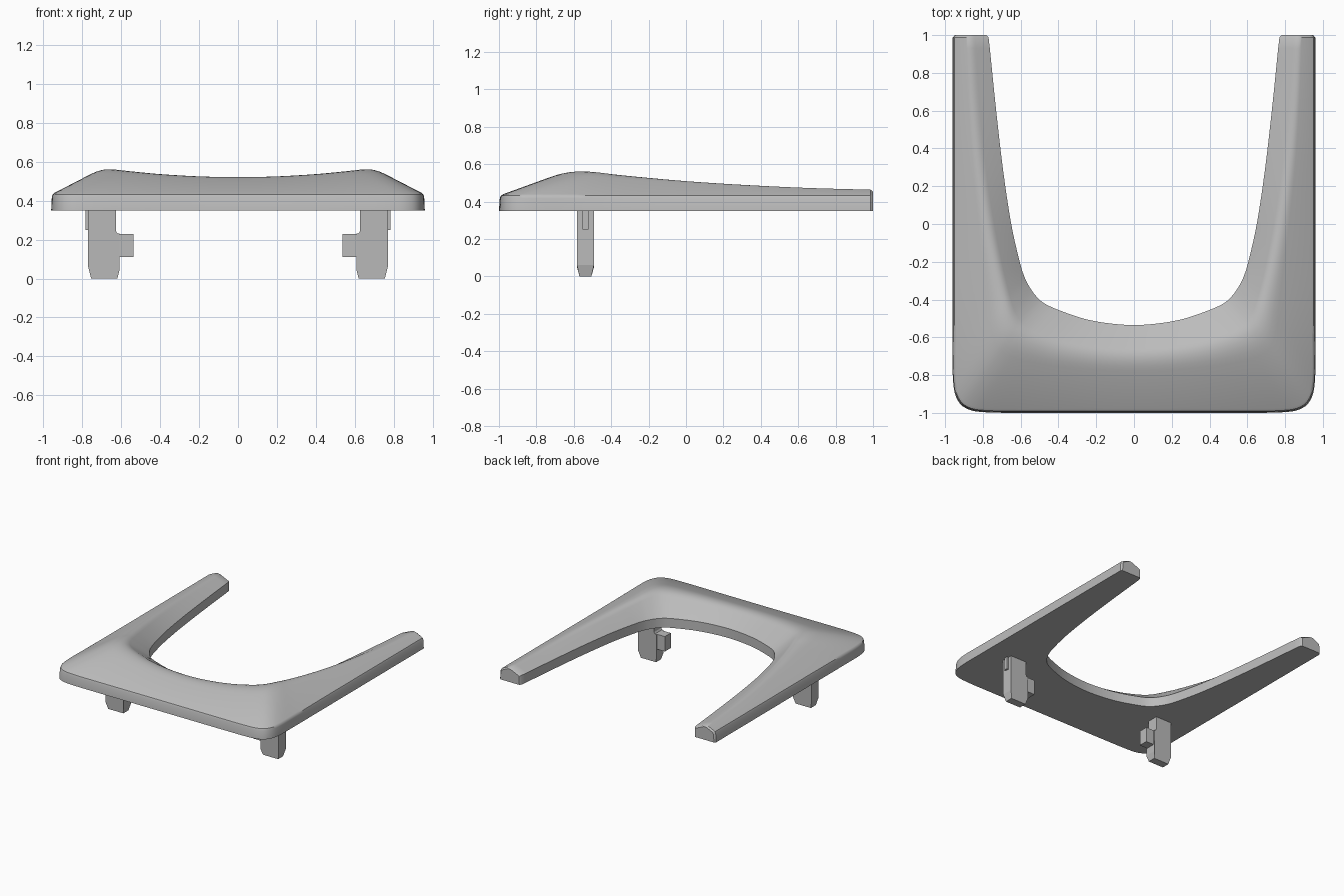
import bpy, bmesh
from mathutils import Vector

cube = bpy.data.objects.get("Cube")
if cube:
    bpy.data.objects.remove(cube)

grey = bpy.data.materials.new("plain grey")
grey.use_nodes = True
grey.diffuse_color = (0.5, 0.5, 0.5, 1)
grey.node_tree.nodes["Principled BSDF"].inputs["Base Color"].default_value = (0.5, 0.5, 0.5, 1)

BASE = 0.35      # underside of the frame
SHOULDER = 0.44  # top of the outer wall


def finish(name, bm, smooth_angle=None):
    """Turn a bmesh into a named grey object."""
    bmesh.ops.recalc_face_normals(bm, faces=bm.faces)
    mesh = bpy.data.meshes.new(name)
    bm.to_mesh(mesh)
    bm.free()
    mesh.materials.append(grey)
    obj = bpy.data.objects.new(name, mesh)
    bpy.context.collection.objects.link(obj)
    if smooth_angle:
        bpy.ops.object.select_all(action='DESELECT')
        obj.select_set(True)
        bpy.context.view_layer.objects.active = obj
        bpy.ops.object.shade_smooth_by_angle(angle=smooth_angle)
    return obj


def catmull(p0, p1, p2, p3, t):
    return [0.5 * (2 * b + (c - a) * t + (2 * a - 5 * b + 4 * c - d) * t * t
                   + (3 * b - a - 3 * c + d) * t ** 3)
            for a, b, c, d in zip(p0, p1, p2, p3)]


def smooth_stations(rows, steps):
    """Resample the stations, reflecting past the middle of the front."""
    mirror = [-1, 1, -1, 1, 1, -1, 1]
    before = [2 * a - b for a, b in zip(rows[0], rows[1])]
    after = [v * m for v, m in zip(rows[-2], mirror)]
    pts = [before] + rows + [after]
    out = [catmull(*pts[i:i + 4], s / steps)
           for i in range(len(rows) - 1) for s in range(steps)]
    return out + [rows[-1]]


def section(row):
    """Cross-section from outer bottom, over the rounded ridge, to inner bottom."""
    ix, iy, rx, ry, rz, ox, oy = row
    outer, inner = Vector((ox, oy, 0)), Vector((ix, iy, 0))
    apex = Vector((rx, ry, rz + (rz - SHOULDER) * 0.14))
    inward = (Vector((rx, ry, 0)) - outer).normalized()
    up = Vector((0, 0, 1))
    shoulder = outer + inward * 0.025 + up * SHOULDER
    lip = inner + up * 0.425
    a, b = shoulder.lerp(apex, 0.72), lip.lerp(apex, 0.72)
    crown = [a.lerp(apex, t / 6).lerp(apex.lerp(b, t / 6), t / 6) for t in range(7)]
    wall = [outer + up * BASE,
            outer + inward * 0.005 + up * (SHOULDER - 0.022),
            outer + inward * 0.011 + up * (SHOULDER - 0.008)]
    return wall + [shoulder] + crown + [lip, inner + up * BASE]


# U-shaped frame: inner edge x y, ridge x y z, outer edge x y, arm tip to front middle
stations = [
    [.77, 1, .87, 1, .465, .96, 1],
    [.735, .65, .852, .65, .475, .96, .65],
    [.695, .3, .82, .3, .492, .96, .3],
    [.65, 0, .775, 0, .512, .96, 0],
    [.605, -.2, .733, -.22, .532, .96, -.28],
    [.58, -.28, .7, -.37, .548, .96, -.6],
    [.555, -.33, .68, -.46, .56, .958, -.83],
    [.52, -.38, .655, -.53, .565, .935, -.93],
    [.475, -.42, .62, -.575, .563, .88, -.98],
    [.4, -.455, .55, -.615, .555, .78, -.997],
    [.27, -.5, .4, -.66, .54, .55, -1],
    [.14, -.525, .2, -.69, .528, .28, -1],
    [0, -.535, 0, -.7, .524, 0, -1],
]
rings = [section(r) for r in smooth_stations(stations, 5)]

# Soften the arm tip with a slightly smaller end ring
centre = Vector((0.865, 1, BASE))
tip = [Vector((centre.x + (p.x - centre.x) * 0.88, 1,
               BASE + (p.z - BASE) * 0.92)) for p in rings[0]]
for p in rings[0]:
    p.y -= 0.013
rings.insert(0, tip)

# Mirror the half and skin the rings
rings += [[Vector((-p.x, p.y, p.z)) for p in ring] for ring in reversed(rings[:-1])]
bm = bmesh.new()
loops = [[bm.verts.new(p) for p in ring] for ring in rings]
for one, two in zip(loops, loops[1:]):
    for k in range(len(one)):
        n = (k + 1) % len(one)
        bm.faces.new((one[k], one[n], two[n], two[k]))
bm.faces.new(loops[0])
bm.faces.new(loops[-1])
finish("frame", bm, 0.6)


def prism(name, profile, y0, y1, side, taper=0):
    """Extrude an x-z profile along y, optionally pinching its foot."""
    bm = bmesh.new()
    ends = []
    for y, pinch in ((y0, taper), (y1, -taper)):
        ends.append([bm.verts.new((side * x, y + (pinch if z < 0.01 else 0), z))
                     for x, z in profile])
        bm.faces.new(ends[-1])
    for k in range(len(profile)):
        n = (k + 1) % len(profile)
        bm.faces.new((ends[0][k], ends[0][n], ends[1][n], ends[1][k]))
    return finish(name, bm)


def box(x0, x1, z0, z1):
    return [(x0, z0), (x1, z0), (x1, z1), (x0, z1)]


# Mounting pegs with an inward tab and a small outer rib
peg = [(.77, .37), (.77, .06), (.755, 0), (.62, 0), (.608, .05),
       (.608, .23), (.62, .232), (.628, .245), (.628, .37)]
for label, side in (("left", 1), ("right", -1)):
    prism(label + "_peg", peg, -.583, -.492, side, 0.014)
    prism(label + "_tab", box(.538, .63, .11, .23), -.575, -.5, side)
    prism(label + "_rib", box(.76, .785, .25, .37), -.553, -.522, side)
